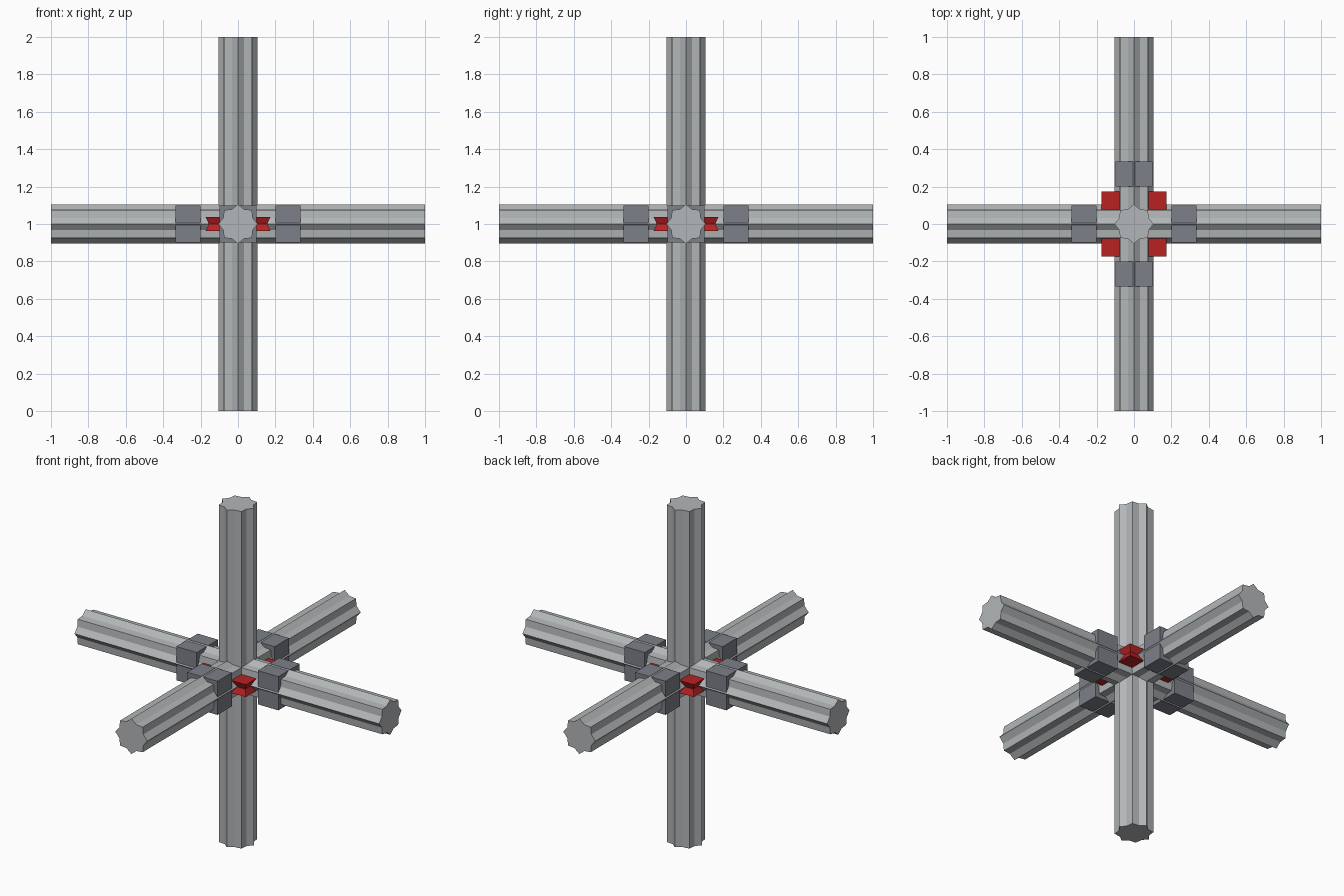
import bpy, bmesh
from math import cos, sin, pi
from mathutils import Matrix

cube = bpy.data.objects.get("Cube")
if cube:
    bpy.data.objects.remove(cube, do_unlink=True)


def material(name, r, g, b):
    mat = bpy.data.materials.new(name)
    mat.use_nodes = True
    mat.diffuse_color = (r, g, b, 1)
    mat.node_tree.nodes["Principled BSDF"].inputs["Base Color"].default_value = (r, g, b, 1)
    return mat


light_grey = material("light grey", 0.45, 0.47, 0.48)
dark_grey = material("dark grey", 0.2, 0.215, 0.243)
red = material("red", 0.48, 0.016, 0.016)

CENTRE = Matrix.Translation((0, 0, 1))
TURNS = {
    "upright": Matrix.Identity(4),
    "side": Matrix.Rotation(pi / 2, 4, "Y"),
    "depth": Matrix.Rotation(-pi / 2, 4, "X"),
}


def loft(name, sections, mat, matrix):
    """Join equal-sized rings of points into a closed, flat-faced solid."""
    bm = bmesh.new()
    rings = [[bm.verts.new(p) for p in ring] for ring in sections]
    for low, high in zip(rings, rings[1:]):
        n = len(low)
        for i in range(n):
            j = (i + 1) % n
            bm.faces.new((low[i], low[j], high[j], high[i]))
    bm.faces.new(list(reversed(rings[0])))
    bm.faces.new(rings[-1])
    bm.transform(matrix)
    bmesh.ops.recalc_face_normals(bm, faces=bm.faces)
    mesh = bpy.data.meshes.new(name)
    bm.to_mesh(mesh)
    bm.free()
    mesh.materials.append(mat)
    obj = bpy.data.objects.new(name, mesh)
    bpy.context.collection.objects.link(obj)
    return obj


def star(z, outer=0.105, inner=0.085, points=8):
    ring = []
    for i in range(points * 2):
        r = inner if i % 2 else outer
        a = pi * i / points
        ring.append((r * cos(a), r * sin(a), z))
    return ring


def square(z, half):
    return [(sx * half, sy * half, z) for sx, sy in ((-1, -1), (1, -1), (1, 1), (-1, 1))]


# Three crossing beams with an eight-pointed star section
for label, turn in TURNS.items():
    loft(label + "_beam", [star(-1), star(1)], light_grey, CENTRE @ turn)

# Square collars on the four horizontal arms
for label in ("side", "depth"):
    for end, sign in (("plus", 1), ("minus", -1)):
        place = CENTRE @ TURNS[label] @ Matrix.Translation((0, 0, sign * 0.268))
        loft(f"{label}_collar_{end}", [square(-0.067, 0.1), square(0.067, 0.1)], dark_grey, place)

# Grooved blocks in the four inner corners
for sx, x_name in ((1, "left"), (-1, "right")):
    for sy, y_name in ((1, "back"), (-1, "front")):
        place = CENTRE @ Matrix.Translation((sx * 0.117, sy * 0.117, 0))
        rings = [square(-0.037, 0.056), square(0, 0.039), square(0.037, 0.056)]
        loft(f"{y_name}_{x_name}_corner_block", rings, red, place)
